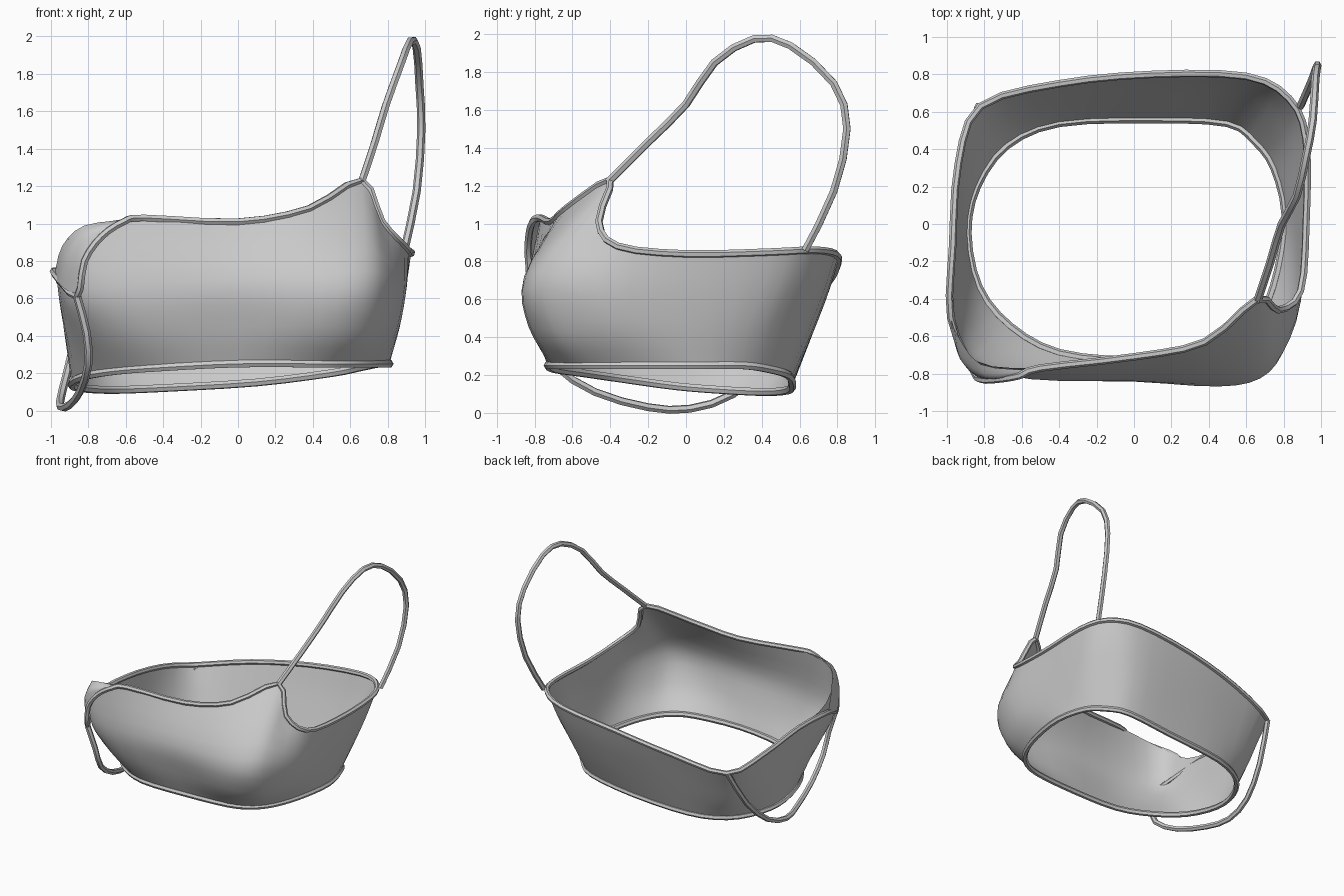
import bpy, bmesh
from mathutils import Vector as V

if "Cube" in bpy.data.objects:
    bpy.data.objects.remove(bpy.data.objects["Cube"])

# Four garment rings, columns run front centre -> right -> back -> left
TOP = [(0,-.71,1.01),(.38,-.63,1.08),(.66,-.4,1.23),(.77,-.46,1.01),(.89,-.36,.88),(.92,0,.84),
       (.92,.45,.85),(.83,.67,.86),(.6,.79,.84),(.1,.8,.78),(-.4,.75,.69),(-.82,.63,.6),
       (-.94,.32,.67),(-.97,-.12,.74),(-.96,-.5,.80),(-.85,-.73,.97),(-.5,-.77,1.03)]
UPPER = [(0,-.84,.7),(.45,-.855,.72),(.68,-.8,.75),(.8,-.68,.72),(.89,-.42,.66),(.9,0,.66),
         (.88,.4,.66),(.79,.6,.67),(.58,.73,.65),(.1,.74,.6),(-.4,.69,.53),(-.77,.58,.46),
         (-.92,.3,.52),(-.95,-.1,.57),(-.95,-.5,.62),(-.87,-.73,.65),(-.55,-.83,.68)]
LOWER = [(0,-.8,.45),(.42,-.83,.45),(.64,-.77,.44),(.76,-.63,.43),(.85,-.37,.44),(.86,0,.44),
         (.82,.32,.43),(.73,.5,.44),(.54,.64,.42),(.1,.65,.37),(-.4,.61,.31),(-.73,.5,.27),
         (-.89,.24,.32),(-.92,-.1,.36),(-.9,-.42,.41),(-.8,-.66,.44),(-.5,-.79,.44)]
BOTTOM = [(0,-.73,.25),(.4,-.7,.25),(.58,-.62,.25),(.69,-.48,.25),(.77,-.25,.25),(.81,.05,.25),
          (.75,.3,.25),(.65,.44,.23),(.5,.54,.2),(.1,.56,.15),(-.4,.54,.12),(-.68,.42,.11),
          (-.84,.2,.12),(-.89,-.05,.14),(-.83,-.34,.18),(-.66,-.55,.21),(-.4,-.69,.23)]


def smooth_path(points, steps, closed=False):
    """Catmull-Rom resampling of a point list."""
    p = [V(q) for q in points]
    n = len(p)
    get = (lambda i: p[i % n]) if closed else (lambda i: p[max(0, min(n - 1, i))])
    out = []
    for i in range(n if closed else n - 1):
        a, b, c, d = get(i - 1), get(i), get(i + 1), get(i + 2)
        for k in range(steps):
            t = k / steps
            out.append(.5 * (2*b + (c - a)*t + (2*a - 5*b + 4*c - d)*t*t
                             + (3*b - a - 3*c + d)*t**3))
    if not closed:
        out.append(p[-1])
    return out


def finish(ob):
    bpy.ops.object.select_all(action='DESELECT')
    bpy.context.view_layer.objects.active = ob
    ob.select_set(True)
    bpy.ops.object.shade_smooth_by_angle(angle=.7)


def sheet(name, rings, steps, rows, closed):
    """Cloth surface lofted through rings."""
    rs = [smooth_path(r, steps, closed) for r in rings]
    cols = [smooth_path(c, rows) for c in zip(*rs)]
    bm = bmesh.new()
    vs = [[bm.verts.new(p) for p in c] for c in cols]
    n = len(vs)
    for i in range(n if closed else n - 1):
        a, b = vs[i], vs[(i + 1) % n]
        for j in range(len(a) - 1):
            bm.faces.new((a[j], a[j + 1], b[j + 1], b[j]))
    me = bpy.data.meshes.new(name)
    bm.to_mesh(me)
    bm.free()
    ob = bpy.data.objects.new(name, me)
    bpy.context.collection.objects.link(ob)
    finish(ob)


def tube(name, points, radius, steps, closed=False):
    """Rounded trim or strap along a path."""
    pts = smooth_path(points, steps, closed)
    cu = bpy.data.curves.new(name, 'CURVE')
    cu.dimensions = '3D'
    cu.bevel_depth = radius
    cu.bevel_resolution = 1
    cu.use_fill_caps = True
    sp = cu.splines.new('POLY')
    sp.points.add(len(pts) - 1)
    for s, p in zip(sp.points, pts):
        s.co = (*p, 1)
    sp.use_cyclic_u = closed
    ob = bpy.data.objects.new(name, cu)
    bpy.context.collection.objects.link(ob)
    bpy.ops.object.select_all(action='DESELECT')
    bpy.context.view_layer.objects.active = ob
    ob.select_set(True)
    bpy.ops.object.convert(target='MESH')
    finish(bpy.context.object)


# Main cloth body
sheet("cloth_body", [TOP, UPPER, LOWER, BOTTOM], 3, 4, True)

# Cloth corner folded outward on the left side
FOLD = [(-.58,-.78,1.02),(-.82,-.75,.99),(-.94,-.6,.88),(-.98,-.5,.73)]
MIDDLE = [(-.59,-.79,1.02),(-.79,-.82,.96),(-.91,-.75,.83),(-.95,-.67,.67)]
EDGE = [(-.61,-.81,1.01),(-.73,-.83,.93),(-.82,-.83,.8),(-.86,-.78,.61)]
sheet("folded_corner", [FOLD, MIDDLE, EDGE], 3, 3, False)

# Trims along the lower and upper edges
tube("bottom_hem", BOTTOM, .022, 3, True)
tube("top_hem", TOP[:14] + [FOLD[3]] + EDGE[::-1] + [TOP[16]], .02, 3, True)

# Raised right strap and fallen left strap
tube("right_strap", [(.66,-.41,1.22),(.73,-.2,1.43),(.79,0,1.63),(.87,.15,1.85),(.92,.36,1.975),
                     (.955,.55,1.94),(.97,.78,1.74),(.98,.85,1.5),(.955,.78,1.17),(.89,.63,.86)],
     .022, 2)
tube("left_strap", [(-.86,-.78,.61),(-.81,-.75,.42),(-.80,-.69,.25),(-.84,-.48,.11),(-.9,-.2,.03),
                    (-.95,.02,.022),(-.94,.25,.1),(-.89,.46,.3),(-.83,.63,.6)], .022, 2)
